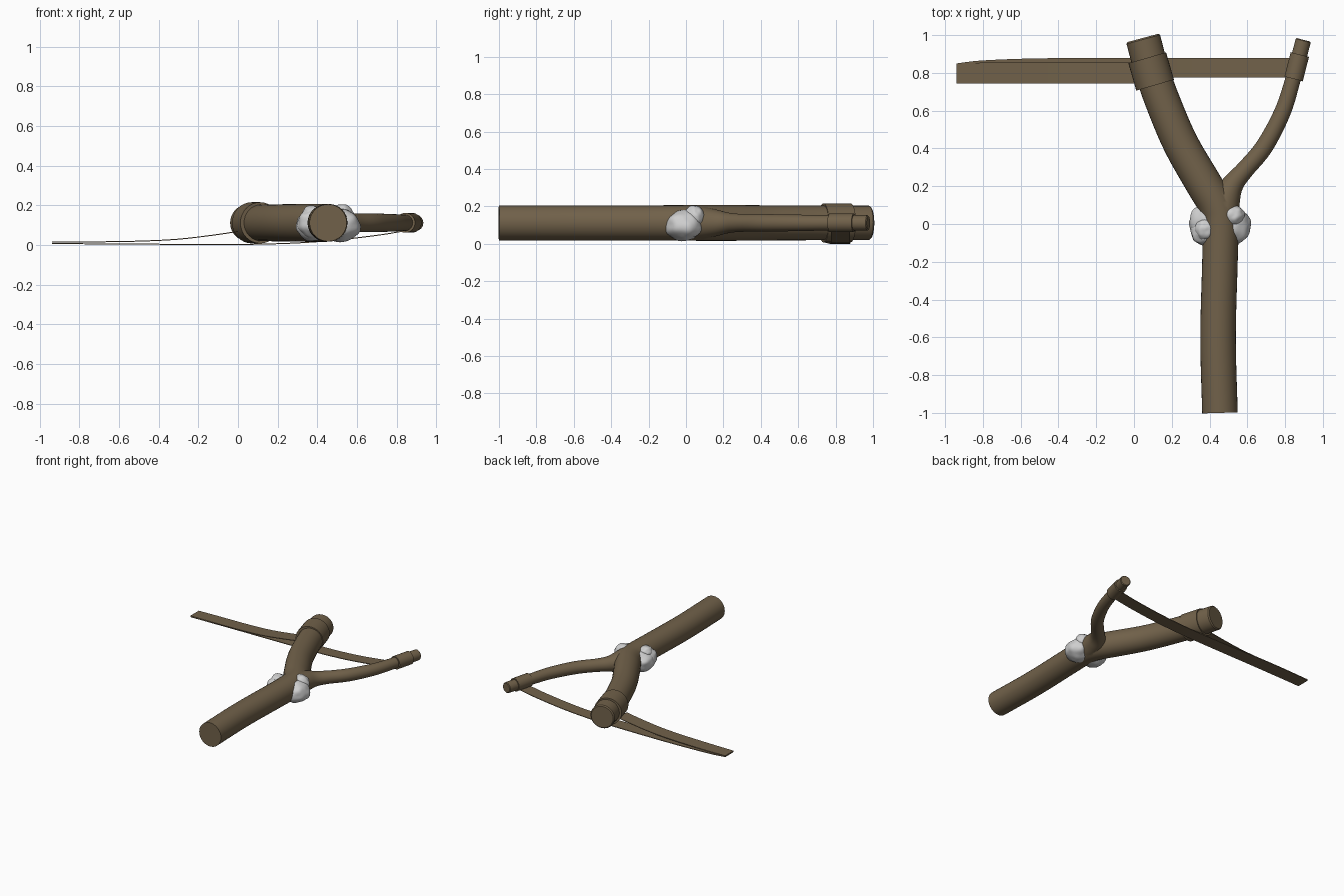
import bpy, bmesh, math
from mathutils import Vector, noise

if "Cube" in bpy.data.objects:
    bpy.data.objects.remove(bpy.data.objects["Cube"])

def material(name, rgb):
    m = bpy.data.materials.new(name)
    m.diffuse_color = (*rgb, 1)
    m.use_nodes = True
    m.node_tree.nodes["Principled BSDF"].inputs["Base Color"].default_value = m.diffuse_color
    return m

BROWN = material("bark brown", (0.165, 0.120, 0.068))
GREY = material("light grey", (0.62, 0.62, 0.62))
ZC = 0.112  # height of the fork's centre plane

def finish(bm, name, mat):
    bmesh.ops.recalc_face_normals(bm, faces=bm.faces)
    me = bpy.data.meshes.new(name)
    bm.to_mesh(me)
    bm.free()
    ob = bpy.data.objects.new(name, me)
    bpy.context.collection.objects.link(ob)
    me.materials.append(mat)
    return ob

def smooth(ob, angle=40):
    bpy.ops.object.select_all(action='DESELECT')
    ob.select_set(True)
    bpy.context.view_layer.objects.active = ob
    bpy.ops.object.shade_smooth_by_angle(angle=math.radians(angle))

def spline(pts, n=5):
    """Smooth curve through the points (any dimension)."""
    p = [Vector(q) for q in pts]
    p = [2 * p[0] - p[1]] + p + [2 * p[-1] - p[-2]]
    out = []
    for i in range(1, len(p) - 2):
        a, b, c, d = p[i - 1:i + 3]
        for k in range(n):
            t = k / n
            out.append(0.5 * (2 * b + (c - a) * t + (2 * a - 5 * b + 4 * c - d) * t * t
                              + (3 * b - a - 3 * c + d) * t ** 3))
    return out + [p[-2]]

def tube(name, path, mat, caps=True, sides=32):
    """Round limb along (x, y, radius) points lying in the plane z = ZC."""
    bm = bmesh.new()
    rings = []
    for i, (x, y, r) in enumerate(path):
        a, b = path[max(i - 1, 0)], path[min(i + 1, len(path) - 1)]
        t = Vector((b[0] - a[0], b[1] - a[1], 0)).normalized()
        side = Vector((t.y, -t.x, 0))
        rings.append([bm.verts.new(Vector((x, y, ZC)) + side * r * math.cos(u)
                                   + Vector((0, 0, r * math.sin(u))))
                      for u in (2 * math.pi * k / sides for k in range(sides))])
    for A, B in zip(rings, rings[1:]):
        for k in range(sides):
            j = (k + 1) % sides
            bm.faces.new((A[k], A[j], B[j], B[k]))
    if caps:
        bm.faces.new(rings[0])
        bm.faces.new(rings[-1])
    return finish(bm, name, mat)

def bevel_end(path, size=0.008):
    """Adds a small chamfer ring at the last point of a path."""
    a, b = path[-2], path[-1]
    d = Vector((b.x - a.x, b.y - a.y)).normalized() * size
    return path[:-1] + [Vector((b.x - d.x, b.y - d.y, b.z)), Vector((b.x, b.y, b.z - size))]

# Handle and thick left branch as one limb, thin right branch merged in
main = spline([(0.455, -1, .094), (0.445, -.6, .094), (0.455, -.2, .094), (0.458, 0, .095),
               (0.435, .1, .096), (0.365, .22, .096), (0.25, .42, .094), (0.163, .62, .093),
               (0.098, .8, .092), (0.047, .985, .092)])
thin = spline([(0.455, -.06, .088), (0.468, .06, .088), (0.492, .15, .074), (0.53, .22, .056),
               (0.59, .29, .048), (0.69, .41, .047), (0.785, .59, .044), (0.84, .76, .041),
               (0.897, .975, .041)])
fork = tube("forked_branch", bevel_end(main), BROWN)
twig = tube("right_twig", bevel_end(thin, .005), BROWN)
mod = fork.modifiers.new("merge_twig", 'BOOLEAN')
mod.operation, mod.solver, mod.object = 'UNION', 'EXACT', twig
bpy.context.view_layer.objects.active = fork
bpy.ops.object.modifier_apply(modifier=mod.name)
bpy.data.objects.remove(twig)
smooth(fork)

# Wraps tying the band to each branch
def wrap(name, a, b, r, R):
    ends = [(*a, r), (*a, R), (*[(p + q) / 2 for p, q in zip(a, b)], R), (*b, R), (*b, r)]
    smooth(tube(name, ends, BROWN, caps=False))

wrap("left_wrap", (.112, .735), (.07, .88), .09, .104)
wrap("right_wrap", (.845, .768), (.878, .897), .04, .05)

# Flat elastic strips: points are (x, y low edge, y high edge, z)
def strip(name, pts, thick=0.005):
    bm = bmesh.new()
    rings = []
    for x, y0, y1, z in spline(pts, 6):
        rings.append([bm.verts.new(c) for c in ((x, y0, z), (x, y1, z),
                                                (x, y1, z + thick), (x, y0, z + thick))])
    for A, B in zip(rings, rings[1:]):
        for k in range(4):
            j = (k + 1) % 4
            bm.faces.new((A[k], A[j], B[j], B[k]))
    bm.faces.new(rings[0])
    bm.faces.new(rings[-1])
    smooth(finish(bm, name, BROWN))

strip("left_band", [(-.94, .745, .85, .012), (-.75, .745, .855, .013), (-.5, .745, .855, .017),
                    (-.3, .745, .855, .027), (-.12, .745, .855, .048), (.0, .745, .855, .066)])
strip("right_band", [(-.94, .745, .85, .006), (-.8, .752, .866, .004), (-.5, .762, .877, .002),
                     (-.1, .772, .878, 0), (.2, .775, .878, .004), (.45, .775, .878, .018),
                     (.7, .775, .878, .046), (.87, .775, .878, .074)])

# Lumpy grey binding bulging around the crotch
def lump(name, centre, size, seed):
    bm = bmesh.new()
    bmesh.ops.create_icosphere(bm, subdivisions=4, radius=1)
    for v in bm.verts:
        k = 1 + 0.10 * noise.noise(v.co * 1.8 + Vector((seed, 0, 0)))
        v.co = Vector([c + s * q * k for c, s, q in zip(centre, size, v.co)])
    smooth(finish(bm, name, GREY), 60)

lump("left_lump", (.385, .005, .098), (.097, .10, .078), 3.1)
lump("left_lower_lump", (.37, -.045, .11), (.068, .068, .072), 7.7)
lump("right_lump", (.52, -.01, .098), (.097, .10, .082), 5.3)
lump("right_upper_lump", (.525, .045, .145), (.06, .055, .062), 9.4)
lump("left_upper_lump", (.375, -.03, .155), (.052, .055, .045), 1.9)
